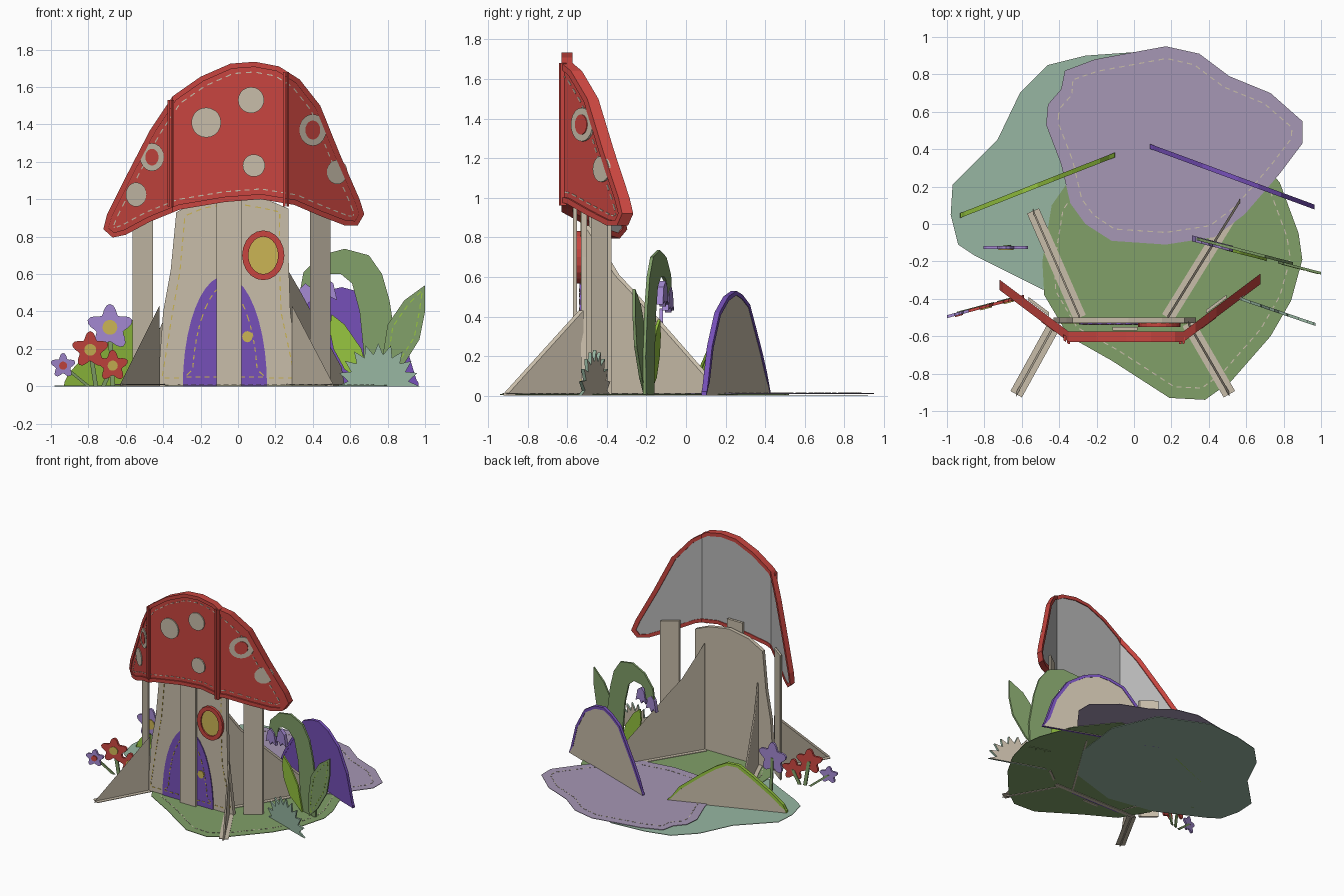
import bpy, bmesh, math
from mathutils import Vector

cube = bpy.data.objects.get("Cube")
if cube:
    bpy.data.objects.remove(cube, do_unlink=True)


def colour(name, r, g, b):
    m = bpy.data.materials.new(name)
    m.use_nodes = True
    m.diffuse_color = (r, g, b, 1)
    m.node_tree.nodes["Principled BSDF"].inputs["Base Color"].default_value = (r, g, b, 1)
    return m


red = colour("felt red", .58, .06, .05)
cream = colour("cream", .58, .51, .40)
purple = colour("deep purple", .18, .08, .48)
lilac = colour("dusty lilac", .38, .31, .46)
violet = colour("petal violet", .37, .25, .64)
green = colour("leaf green", .22, .35, .14)
teal = colour("sage teal", .31, .47, .36)
lime = colour("lime", .30, .55, .05)
yellow = colour("mustard", .60, .46, .09)
grey = colour("lining grey", .48, .48, .48)


# Placement rules: a cutout standing along y = f(x), or lying flat
def stand(f, y0, y1):
    return lambda u, v, w: (u, f(u) + y0 + (y1 - y0) * w, v)


def lie(z0, z1):
    return lambda u, v, w: (u, v, z0 + (z1 - z0) * w)


def line(a, b):
    return lambda x: a[1] + (b[1] - a[1]) * (x - a[0]) / (b[0] - a[0])


def cutout(name, polys, place, mat, back=None, folds=()):
    """Extrude 2D polygons into a thin sheet, then place it in space."""
    bm = bmesh.new()
    for poly in polys:
        bm.faces.new([bm.verts.new((p[0], p[1], 0)) for p in poly])
    bmesh.ops.remove_doubles(bm, verts=bm.verts, dist=1e-5)
    for c in folds:
        bmesh.ops.bisect_plane(bm, geom=bm.verts[:] + bm.edges[:] + bm.faces[:],
                               plane_co=(c, 0, 0), plane_no=(1, 0, 0))
    ext = bmesh.ops.extrude_face_region(bm, geom=bm.faces[:])["geom"]
    for v in ext:
        if isinstance(v, bmesh.types.BMVert):
            v.co.z = 1
    for f in bm.faces:
        if back and all(v.co.z > .5 for v in f.verts):
            f.material_index = 1
    for v in bm.verts:
        v.co = place(*v.co)
    bmesh.ops.recalc_face_normals(bm, faces=bm.faces)
    me = bpy.data.meshes.new(name)
    bm.to_mesh(me)
    bm.free()
    for m in (mat, back):
        if m:
            me.materials.append(m)
    ob = bpy.data.objects.new(name, me)
    bpy.context.collection.objects.link(ob)
    return ob


# Outline helpers
def inset(pts, d):
    n = len(pts)
    area = sum(pts[i - 1][0] * pts[i][1] - pts[i][0] * pts[i - 1][1] for i in range(n))
    out = []
    for i, p in enumerate(pts):
        t = (Vector(pts[(i + 1) % n]) - Vector(pts[i - 1])).normalized() * math.copysign(d, area)
        out.append((p[0] - t.y, p[1] + t.x))
    return out


def band(pts, d):
    q = inset(pts, d)
    return [(pts[i - 1], pts[i], q[i], q[i - 1]) for i in range(len(pts))]


def dashes(pts, step=.05, width=.003):
    out = []
    for i, p in enumerate(pts):
        a, b = Vector(pts[i - 1]), Vector(p)
        n = max(1, round((b - a).length / step))
        d = (b - a) / n
        s = Vector((-d.y, d.x)).normalized() * width
        for k in range(n):
            m, e = a + d * (k + .2), a + d * (k + .75)
            out.append((m - s, e - s, e + s, m + s))
    return out


def oval(x, z, rx, rz, n=20):
    return [(x + rx * math.cos(math.tau * i / n), z + rz * math.sin(math.tau * i / n)) for i in range(n)]


def box(x0, x1, z0, z1):
    return [(x0, z0), (x1, z0), (x1, z1), (x0, z1)]


# Ground mats
mats = {
    "teal_mat": (teal, 0, [(.02, .92), (-.26, .9), (-.46, .85), (-.61, .7), (-.73, .45), (-.89, .29),
        (-.97, .21), (-.98, .05), (-.94, -.11), (-.85, -.17), (-.49, -.35), (-.1, -.42), (.3, -.3),
        (.5, 0), (.55, .4), (.4, .75)]),
    "green_mat": (green, .004, [(.78, .22), (.88, -.05), (.9, -.19), (.84, -.41), (.73, -.6), (.52, -.84),
        (.38, -.94), (.19, -.93), (-.12, -.73), (-.35, -.6), (-.48, -.38), (-.49, -.2), (-.44, .1),
        (-.3, .3), (-.1, .42), (.3, .52), (.55, .5)]),
    "lilac_mat": (lilac, .009, [(.17, .95), (.35, .91), (.51, .79), (.73, .7), (.9, .55), (.9, .43),
        (.78, .27), (.59, .05), (.43, -.07), (.17, -.11), (-.12, -.09), (-.26, 0), (-.34, .11),
        (-.39, .32), (-.47, .53), (-.46, .64), (-.39, .72), (-.37, .82), (-.21, .88)]),
}
for name, (m, z, pts) in mats.items():
    cutout(name, [pts], lie(z, z + .004), m)
    if m != teal:
        cutout(name + "_stitching", dashes(inset(pts, .065)), lie(z + .004, z + .006), cream)


# Trunk with door and window
def wall(x):
    return -.53


trunk = [(-.43, 0), (-.40, .4), (-.36, .62), (-.33, .93), (-.2, 1), (-.03, 1.03), (.15, 1), (.27, .95),
         (.27, .7), (.28, .4), (.33, 0)]
cutout("trunk", [trunk], stand(wall, 0, .03), cream)
cutout("trunk_stitching", dashes(inset(trunk, .05)), stand(wall, -.003, 0), yellow)
door = [(-.07 + .225 * math.cos(math.pi * i / 20), .59 * math.sin(math.pi * i / 20)) for i in range(21)]
cutout("door", [door], stand(wall, -.008, 0), purple)
cutout("door_stitching", dashes(inset(door, .05)), stand(wall, -.011, -.008), yellow)
cutout("door_knob", [oval(.05, .265, .028, .03, 12)], stand(wall, -.015, -.008), yellow)
cutout("window_frame", band(oval(.135, .7, .113, .133), .033), stand(wall, -.022, 0), red)
cutout("window_pane", [oval(.135, .7, .085, .105)], stand(wall, -.012, 0), yellow)


# Folded cap
def cap_line(x):
    return -.6 + .75 * max(0, -.35 - x, x - .265)


folds = (-.35, .265)
cap = [(-.72, .84), (-.7, .92), (-.62, 1.08), (-.47, 1.37), (-.35, 1.55), (-.2, 1.655), (-.04, 1.725),
       (.09, 1.735), (.22, 1.71), (.33, 1.64), (.44, 1.5), (.545, 1.24), (.65, 1), (.675, .92),
       (.64, .86), (.57, .86), (.44, .91), (.3, .97), (.12, 1), (-.07, .985), (-.31, .945),
       (-.47, .88), (-.6, .81), (-.67, .795)]
cutout("cap", [cap], stand(cap_line, -.02, .02), red, grey, folds)
cutout("cap_rim", band(cap, .028), stand(cap_line, -.03, .026), red, folds=folds)
cutout("cap_stitching", dashes(inset(cap, .055)), stand(cap_line, -.023, -.02), cream, folds=folds)
for side, x, top in (("right", -.36, 1.53), ("left", .257, 1.68)):
    for k in (-.01, .01):
        cutout(side + "_cap_seam", [box(x + k - .007, x + k + .007, .96, top)],
               stand(cap_line, -.042, -.01), red, folds=folds)
spots = [(-.17, 1.41, .08, 0), (.07, 1.53, .07, 0), (.085, 1.18, .06, 0), (-.46, 1.225, .075, 1),
         (-.545, 1.025, .065, 0), (.4, 1.37, .085, 1), (.53, 1.145, .065, 0)]
for x, z, r, ring in spots:
    rx = r if folds[0] < x < folds[1] else r * .85
    cutout("cap_spot", [oval(x, z, rx, r)], stand(cap_line, -.029, -.02), cream)
    if ring:
        cutout("cap_spot_centre", [oval(x, z, rx * .55, r * .6)], stand(cap_line, -.033, -.029), red)

# Support planks behind the cap
cutout("centre_plank", [box(-.115, .02, 0, 1.08)], stand(wall, -.04, -.02), cream)
for side, x in (("right", -.565), ("left", .385)):
    cutout(side + "_plank", [box(x, x + .11, 0, 1)], stand(cap_line, .03, .05), cream)


# Buttresses with flat feet
def buttress(name, a, b, profile):
    f = line(a, b)
    pts = [(a[0] + t * (b[0] - a[0]), z) for t, z in profile]
    cutout(name, [[(a[0], 0)] + pts], stand(f, -.012, .012), cream)
    a, b = Vector(a), Vector(b)
    d = (b - a).normalized() * .035
    s = Vector((-d.y, d.x))
    cutout(name + "_foot", [(a - s, b - s, b + s, a + s)], lie(.008, .0125), cream)


buttress("front_right_buttress", (-.42, -.53), (-.63, -.91), [(0, .43), (1, .01), (1, 0)])
buttress("front_left_buttress", (.29, -.53), (.51, -.91), [(0, .43), (1, .01), (1, 0)])
buttress("rear_right_buttress", (-.29, -.5), (-.54, .07), [(0, .67), (.2, .48), (.97, .06), (1, 0)])
buttress("rear_left_buttress", (.18, -.5), (.57, .13),
         [(0, .86), (.24, .61), (.36, .53), (.96, .1), (1, 0)])

# Back hills
for name, a, b, m, prof in (
        ("purple_hill", (.085, .415), (.94, .1), purple, [(0, 0), (.06, .12), (.14, .23), (.33, .46),
            (.45, .51), (.55, .53), (.68, .5), (.82, .42), (.94, .25), (1, .08), (1.03, 0)]),
        ("lime_hill", (-.93, .045), (-.1, .37), lime, [(0, 0), (.03, .07), (.12, .15), (.28, .27),
            (.4, .35), (.5, .36), (.6, .32), (.72, .25), (.9, .13), (1, 0)])):
    pts = [(a[0] + t * (b[0] - a[0]), z) for t, z in prof]
    cutout(name, [pts], stand(line(a, b), -.01, .01), m, cream)
    cutout(name + "_edge", band(pts, .022)[1:], stand(line(a, b), -.013, .013), m)

# Tall plant with arched stalk, leaves and bells
bed = line((.28, -.065), (.98, -.245))
outer = [(.33, .5), (.35, .61), (.44, .7), (.57, .735), (.7, .7), (.77, .6), (.81, .46), (.85, .2), (.84, 0)]
inner = [(.42, .5), (.44, .58), (.48, .6), (.55, .6), (.61, .55), (.65, .4), (.67, .2), (.68, 0)]
cutout("arched_stalk", [outer + inner[::-1]], stand(bed, -.008, .008), green)
leaf = [(1, .54), (.89, .46), (.8, .33), (.77, .14), (.78, 0), (.87, .09), (.97, .25), (1, .4)]
cutout("tall_leaf", [leaf], stand(bed, -.02, -.006), green)
cutout("tall_leaf_stitching", dashes(inset(leaf, .03)), stand(bed, -.022, -.02), lime)
cutout("lime_leaf", [[(.5, .385), (.57, .33), (.66, .2), (.71, 0), (.57, .09), (.51, .2), (.49, .3)]],
       stand(bed, -.022, -.008), lime)
for x, z in ((.36, .43), (.47, .46)):
    cutout("bell_flower", [[(x - .05, z), (x - .02, z + .02), (x, z - .01), (x + .02, z + .02), (x + .06, z),
                            (x + .04, z + .09), (x, z + .12), (x - .03, z + .09)]],
           stand(bed, -.02, .012), violet)

# Spiky bush
bush = []
for i in range(21):
    a, r = math.pi * i / 20, (.74 if i % 2 else 1)
    bush.append((.75 + .22 * r * math.cos(a), .23 * r * math.sin(a)))
cutout("spiky_bush", [bush], stand(line((.57, -.4), (.92, -.52)), -.008, .008), teal, cream)


# Flowers on stems
def flower(name, x, z, r, f, m, eye, foot):
    petals = []
    for i in range(40):
        a = math.tau * i / 40
        k = r * (.8 + .2 * math.cos(5 * (a - math.pi / 2)))
        petals.append((x + k * math.cos(a), z + k * math.sin(a)))
    cutout(name + "_stem", [[(foot - .012, 0), (foot + .012, 0), (x + .012, z), (x - .012, z)]],
           stand(f, .002, .012), green)
    cutout(name, [petals], stand(f, -.008, .008), m)
    cutout(name + "_eye", [oval(x, z, r * .32, r * .32, 14)], stand(f, -.014, -.008), eye)


row = line((-.98, -.49), (-.64, -.4))
flower("tall_violet_flower", -.685, .315, .125, lambda x: -.125, violet, yellow, -.67)
flower("red_flower", -.79, .195, .1, row, red, yellow, -.76)
flower("small_red_flower", -.67, .11, .085, row, red, yellow, -.72)
flower("small_violet_flower", -.935, .11, .068, row, violet, red, -.8)
